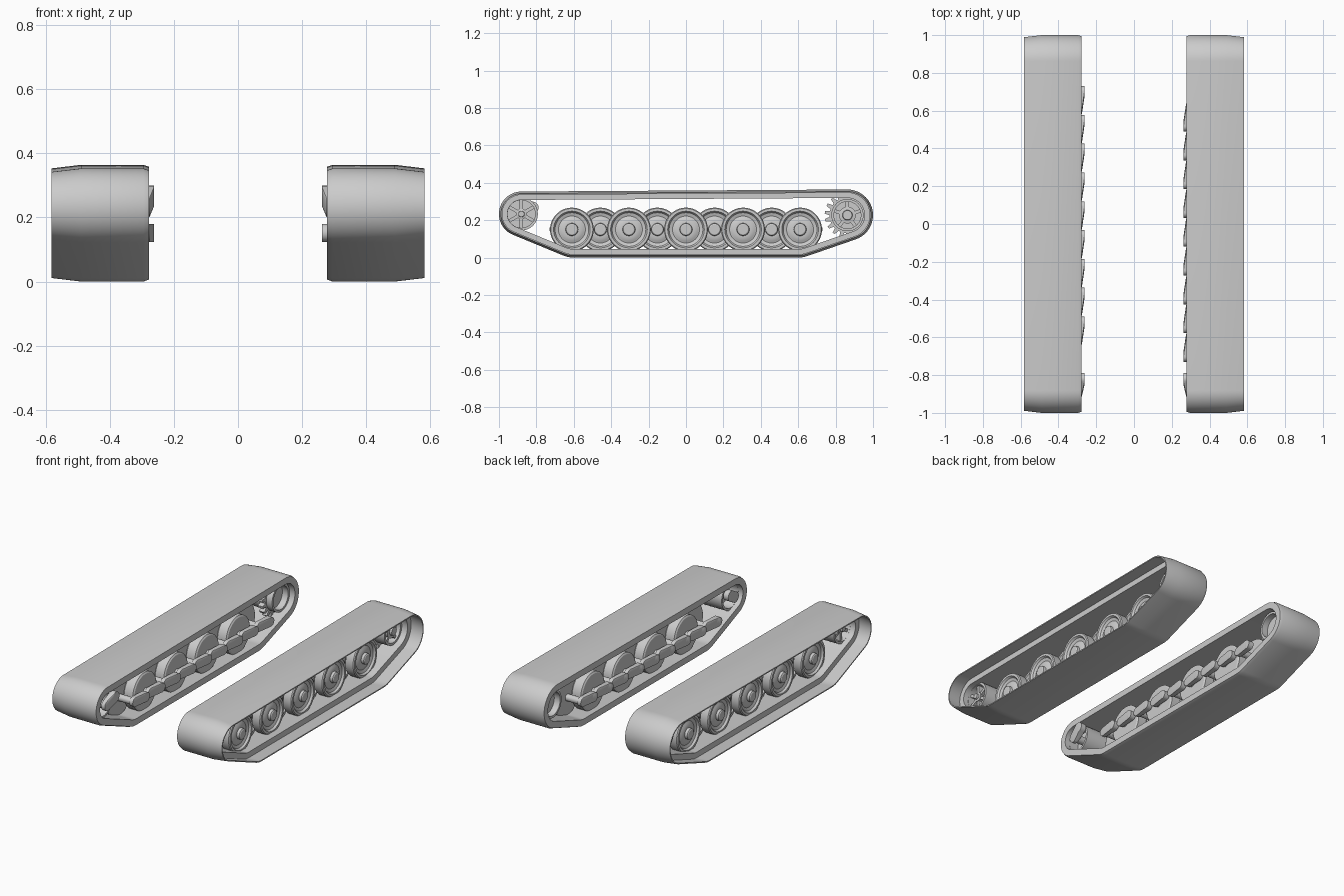
import bpy, bmesh, math
from mathutils import Matrix, Vector

cube = bpy.data.objects.get("Cube")
if cube:
    bpy.data.objects.remove(cube, do_unlink=True)

grey = bpy.data.materials.new("plain grey")
grey.use_nodes = True
GREY = (0.6, 0.6, 0.6, 1)
grey.diffuse_color = GREY
grey.node_tree.nodes["Principled BSDF"].inputs["Base Color"].default_value = GREY


def finish(name, bm, side, y=0, z=0):
    """Place a right-handed part on its side of the vehicle."""
    bm.transform(Matrix.Translation((0, y, z)))
    bm.transform(Matrix.Diagonal((side, 1, 1, 1)))
    bmesh.ops.recalc_face_normals(bm, faces=bm.faces)
    mesh = bpy.data.meshes.new(name)
    bm.to_mesh(mesh)
    bm.free()
    mesh.materials.append(grey)
    ob = bpy.data.objects.new(name, mesh)
    bpy.context.collection.objects.link(ob)
    bpy.ops.object.select_all(action="DESELECT")
    ob.select_set(True)
    bpy.context.view_layer.objects.active = ob
    bpy.ops.object.shade_smooth_by_angle(angle=math.radians(32))


def bridge(bm, loops, closed):
    """Skin rings of vertices; closed joins the last ring to the first."""
    pairs = list(zip(loops, loops[1:])) + ([(loops[-1], loops[0])] if closed else [])
    for a, b in pairs:
        for i in range(len(a)):
            j = (i + 1) % len(a)
            bm.faces.new((a[i], a[j], b[j], b[i]))


def lathe(bm, profile, closed=False, n=40):
    """Revolve (radius, x) points about the x axis."""
    rings = []
    for r, x in profile:
        rings.append([bm.verts.new((x, r * math.cos(t), r * math.sin(t)))
                      for t in (2 * math.pi * i / n for i in range(n))])
    bridge(bm, rings, closed)
    if not closed:
        bm.faces.new(rings[0])
        bm.faces.new(rings[-1])


def drum(bm, r, x0, x1, n=24):
    lathe(bm, [(r, x0), (r, x1)], n=n)


def spokes(bm, count, r0, r1, width, x0, x1):
    for i in range(count):
        m = (Matrix.Rotation(2 * math.pi * i / count, 4, "X")
             @ Matrix.Translation(((x0 + x1) / 2, 0, (r0 + r1) / 2))
             @ Matrix.Diagonal((x1 - x0, width, r1 - r0, 1)))
        bmesh.ops.create_cube(bm, size=1, matrix=m)


# Belt path: circles (y, z, radius) wrapped counter-clockwise
IDLER, SPROCKET = (-0.88, 0.233), (0.863, 0.227)
circles = [(-0.6, 0.15, 0.15), (0.6, 0.15, 0.15),
           (*SPROCKET, 0.137), (*IDLER, 0.12)]


def belt_path():
    tangents = []
    for (y0, z0, r0), (y1, z1, r1) in zip(circles, circles[1:] + circles[:1]):
        d = math.hypot(y1 - y0, z1 - z0)
        tangents.append(math.atan2(z1 - z0, y1 - y0) - math.acos((r0 - r1) / d))
    path = []
    for i, (y, z, r) in enumerate(circles):
        start = tangents[i - 1]
        sweep = (tangents[i] - start) % (2 * math.pi)
        steps = 6 if i < 2 else 24
        for k in range(steps + 1):
            t = start + sweep * k / steps
            path.append((y, z, r, math.cos(t), math.sin(t)))
    return path


# Belt cross-section (x, depth): thick inner band and thin tapered outer lip
section = [(0.278, 0.006), (0.295, 0), (0.49, 0), (0.582, 0.011), (0.582, 0.018),
           (0.495, 0.01), (0.495, 0.045), (0.278, 0.045)]


def belt(name, side):
    bm = bmesh.new()
    path = belt_path()
    rings = [[bm.verts.new((x, y + (r - d) * c, z + (r - d) * s))
              for y, z, r, c, s in path] for x, d in section]
    bridge(bm, rings, True)
    finish(name, bm, side)


def road_wheel(name, side, y, x0, x1):
    bm = bmesh.new()
    w = x1 - 0.012
    lathe(bm, [(0.108, x0), (0.117, x0 + 0.006), (0.117, x1 - 0.006), (0.112, x1),
               (0.098, x1), (0.09, w), (0.072, w - 0.006), (0.062, w - 0.002),
               (0.05, w + 0.004), (0.034, w + 0.004), (0.032, x1 + 0.008),
               (0.026, x1 + 0.012)], n=48)
    finish(name, bm, side, y, 0.15)


def crank(name, side, wheel, pivot, r, axle_end):
    """Tapered arm from a wheel axle to its pivot."""
    bm = bmesh.new()
    for (y, z), x0, x1 in ((wheel, 0.276, 0.3), (pivot, 0.262, 0.296)):
        for i in range(24):
            t = 2 * math.pi * i / 24
            for x in (x0, x1):
                bm.verts.new((x, y + r * math.cos(t), z + r * math.sin(t)))
    hull = bmesh.ops.convex_hull(bm, input=bm.verts)
    spare = [v for v in hull["geom_interior"] if isinstance(v, bmesh.types.BMVert)]
    bmesh.ops.delete(bm, geom=spare, context="VERTS")
    axle = bmesh.new()
    drum(axle, r * 0.75, 0.29, axle_end)
    finish(name, bm, side)
    finish(name + "_axle", axle, side, *wheel)


def spoked_wheel(name, side, centre, r, count, hub):
    bm = bmesh.new()
    lathe(bm, [(r, 0.31), (r, 0.46), (r - 0.014, 0.46), (r - 0.014, 0.31)], True)
    drum(bm, r - 0.01, 0.375, 0.41, 40)
    lathe(bm, [(hub, 0.4), (hub, 0.452), (hub * 0.6, 0.455), (hub * 0.55, 0.468)])
    spokes(bm, count, hub * 0.8, r - 0.008, 0.018, 0.405, 0.448)
    finish(name, bm, side, *centre)


def tooth_ring(name, side, centre, teeth):
    bm = bmesh.new()
    rings = []
    for x in (0.35, 0.385):
        ring = []
        for i in range(teeth):
            for frac, r in ((0, 0.096), (0.3, 0.096), (0.48, 0.122), (0.82, 0.122)):
                t = 2 * math.pi * (i + frac) / teeth
                ring.append(bm.verts.new((x, r * math.cos(t), r * math.sin(t))))
        rings.append(ring)
    bridge(bm, rings, False)
    for ring in rings:
        bm.faces.new(ring)
    finish(name, bm, side, *centre)


for label, side in (("left", 1), ("right", -1)):
    belt(label + "_track_belt", side)
    # Interleaved road wheels, each on its own swing arm
    for i in range(9):
        y = (i - 4) * 0.1525
        outer = i % 2 == 0
        x0, x1 = (0.387, 0.45) if outer else (0.315, 0.385)
        road_wheel(f"{label}_road_wheel_{i + 1}", side, y, x0, x1)
        crank(f"{label}_swing_arm_{i + 1}", side, (y, 0.152),
              (y - side * 0.092, 0.152), 0.028, x0 + 0.01)
    # Idler at the front, toothed sprocket at the back
    spoked_wheel(label + "_idler", side, IDLER, 0.088, 6, 0.028)
    crank(label + "_idler_crank", side, IDLER, (-0.82, 0.267), 0.032, 0.4)
    spoked_wheel(label + "_sprocket", side, SPROCKET, 0.086, 5, 0.045)
    tooth_ring(label + "_sprocket_teeth", side, SPROCKET, 18)
